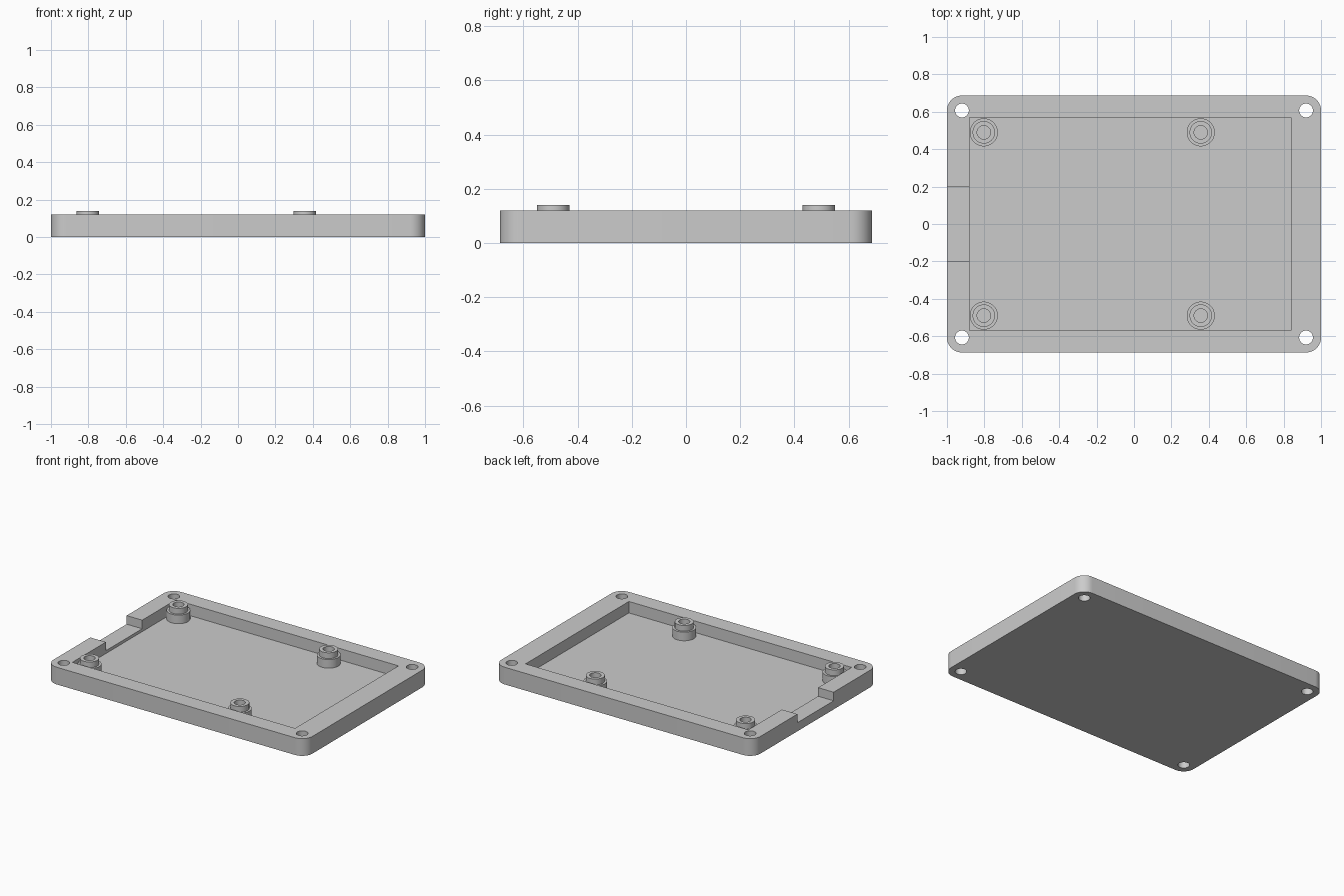
import bpy, bmesh, math
from mathutils import Vector, Matrix

default = bpy.data.objects.get("Cube")
if default:
    bpy.data.objects.remove(default, do_unlink=True)

# Single plain grey plastic
GREY = (0.6, 0.6, 0.6, 1)
plastic = bpy.data.materials.new("grey plastic")
plastic.use_nodes = True
plastic.diffuse_color = GREY
plastic.node_tree.nodes["Principled BSDF"].inputs["Base Color"].default_value = GREY


def finish(name, bm):
    bmesh.ops.recalc_face_normals(bm, faces=bm.faces[:])
    mesh = bpy.data.meshes.new(name)
    bm.to_mesh(mesh)
    bm.free()
    mesh.materials.append(plastic)
    obj = bpy.data.objects.new(name, mesh)
    bpy.context.collection.objects.link(obj)
    return obj


def box(name, low, high, corner=0):
    low, high = Vector(low), Vector(high)
    bm = bmesh.new()
    bmesh.ops.create_cube(bm, size=1, matrix=Matrix.Translation((low + high) / 2)
                          @ Matrix.Diagonal((high - low).to_4d()))
    if corner:
        upright = [e for e in bm.edges
                   if abs(e.verts[0].co.z - e.verts[1].co.z) > 0.01]
        bmesh.ops.bevel(bm, geom=upright, offset=corner, offset_type='OFFSET',
                        segments=10, profile=0.5, affect='EDGES')
    return finish(name, bm)


def cylinder(name, x, y, radius, low, high):
    bm = bmesh.new()
    bmesh.ops.create_cone(bm, cap_ends=True, segments=32, radius1=radius,
                          radius2=radius, depth=high - low,
                          matrix=Matrix.Translation((x, y, (low + high) / 2)))
    return finish(name, bm)


def lathe(name, profile, x, y):
    bm = bmesh.new()
    verts = [bm.verts.new((r, 0, z)) for r, z in profile]
    edges = [bm.edges.new((v, verts[i - 1])) for i, v in enumerate(verts)]
    bmesh.ops.spin(bm, geom=verts + edges, cent=(0, 0, 0), axis=(0, 0, 1),
                   angle=math.tau, steps=40, use_merge=True)
    bmesh.ops.remove_doubles(bm, verts=bm.verts[:], dist=0.0001)
    bmesh.ops.translate(bm, verts=bm.verts[:], vec=(x, y, 0))
    return finish(name, bm)


def activate(obj):
    bpy.ops.object.select_all(action='DESELECT')
    obj.select_set(True)
    bpy.context.view_layer.objects.active = obj


def cut(target, cutter):
    cutter.hide_render = True
    mod = target.modifiers.new("cut", 'BOOLEAN')
    mod.operation = 'DIFFERENCE'
    mod.solver = 'EXACT'
    mod.object = cutter
    activate(target)
    bpy.ops.object.modifier_apply(modifier=mod.name)
    bpy.data.objects.remove(cutter, do_unlink=True)


# Tray: rounded slab with a board pocket and a cable notch in the right wall
tray = box("tray", (-1, -0.687, 0), (1, 0.687, 0.12), corner=0.08)
cut(tray, box("pocket_cutter", (-0.88, -0.57, 0.04), (0.84, 0.57, 0.2)))
cut(tray, box("notch_cutter", (-1.1, -0.2, 0.06), (-0.86, 0.2, 0.2)))

# Screw holes through the four corners
for x in (-0.92, 0.92):
    for y in (-0.607, 0.607):
        cut(tray, cylinder("screw_hole_cutter", x, y, 0.037, -0.1, 0.3))

# Stepped hollow standoffs on the pocket floor
STANDOFF = [(0.075, 0.035), (0.075, 0.10), (0.06, 0.10),
            (0.06, 0.14), (0.036, 0.14), (0.036, 0.035)]
parts = [tray]
for side, x in (("right", -0.803), ("left", 0.357)):
    for end, y in (("front", -0.49), ("back", 0.49)):
        parts.append(lathe(f"standoff_{end}_{side}", STANDOFF, x, y))

for part in parts:
    activate(part)
    bpy.ops.object.shade_smooth_by_angle(angle=math.radians(30))
